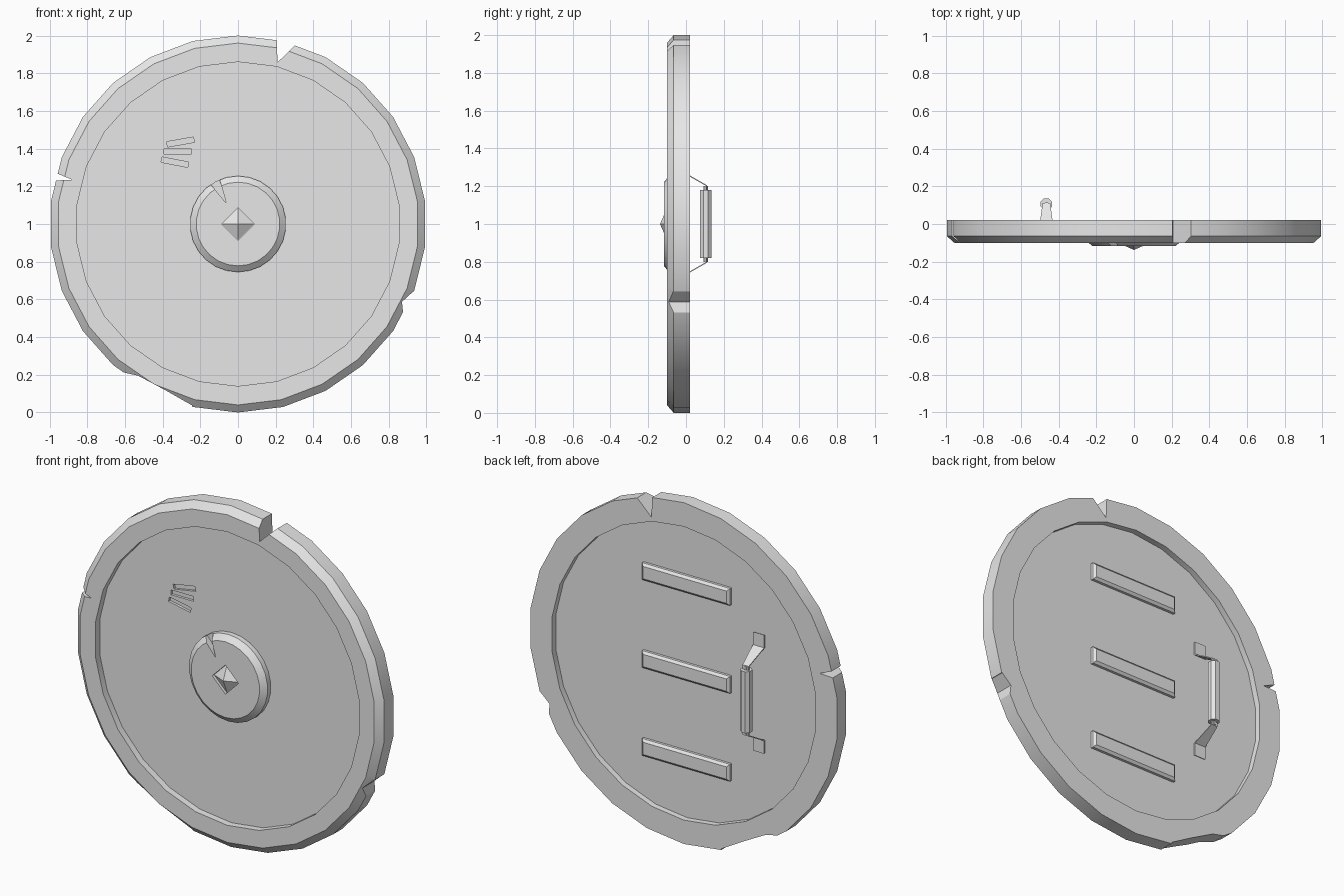
import bpy, bmesh, math
from mathutils import Matrix, Vector

cube = bpy.data.objects.get("Cube")
if cube:
    bpy.data.objects.remove(cube, do_unlink=True)

SIDES = 26
CENTER = Vector((0, 0, 1))

grey = bpy.data.materials.new("plain grey")
grey.use_nodes = True
grey.diffuse_color = (0.8, 0.8, 0.8, 1)
grey.node_tree.nodes["Principled BSDF"].inputs["Base Color"].default_value = (0.8, 0.8, 0.8, 1)


def finish(name, bm):
    bmesh.ops.recalc_face_normals(bm, faces=bm.faces)
    mesh = bpy.data.meshes.new(name)
    bm.to_mesh(mesh)
    bm.free()
    mesh.materials.append(grey)
    obj = bpy.data.objects.new(name, mesh)
    bpy.context.collection.objects.link(obj)
    return obj


def loft(name, rings):
    """Skin a list of equal point rings and cap both ends."""
    bm = bmesh.new()
    loops = [[bm.verts.new(p) for p in ring] for ring in rings]
    n = len(loops[0])
    for a, b in zip(loops, loops[1:]):
        for i in range(n):
            j = (i + 1) % n
            bm.faces.new((a[i], a[j], b[j], b[i]))
    bm.faces.new(loops[0])
    bm.faces.new(loops[-1])
    return finish(name, bm)


def lathe(name, profile, sides=SIDES):
    """Turn (radius, y) points around the shield axis."""
    turns = [math.tau * i / sides for i in range(sides)]
    return loft(name, [[CENTER + Vector((r * math.sin(t), y, r * math.cos(t)))
                        for t in turns] for r, y in profile])


def prism(name, outline, y0, y1):
    """Extrude an (x, z) outline along y."""
    return loft(name, [[(x, y, z) for x, z in outline] for y in (y0, y1)])


def cut(obj, cutter):
    cutter.hide_render = True
    mod = obj.modifiers.new("cut", 'BOOLEAN')
    mod.operation = 'DIFFERENCE'
    mod.solver = 'EXACT'
    mod.object = cutter
    bpy.context.view_layer.objects.active = obj
    bpy.ops.object.modifier_apply(modifier=mod.name)
    bpy.data.objects.remove(cutter, do_unlink=True)


def smooth(obj):
    bpy.ops.object.select_all(action='DESELECT')
    obj.select_set(True)
    bpy.context.view_layer.objects.active = obj
    bpy.ops.object.shade_smooth_by_angle(angle=math.radians(25))


# Shield body: raised rim on both faces, bevelled at the front
body = lathe("shield_body", [(0.86, -0.06), (0.86, -0.1), (0.96, -0.1), (1, -0.065),
                             (1, 0.02), (0.86, 0.02), (0.86, -0.015)])

# Battle damage cut through the rim
notches = [
    [(0.2, 2.1), (0.21, 1.858), (0.44, 2.08)],
    [(-1.1, 1.325), (-0.88, 1.235), (-1.1, 1.225)],
    [(1.1, 0.66), (0.93, 0.642), (0.87, 0.587), (0.877, 0.52), (1.1, 0.5)],
    [(-0.61, 0.213), (-0.53, 0.195), (-0.38, 0.115), (-0.245, 0.038), (-0.24, -0.1), (-0.7, -0.1)],
]
for outline in notches:
    cut(body, prism("notch_cutter", outline, -0.3, 0.3))

# Three shallow scratches
for x, z, angle in [(-0.305, 1.435, 10), (-0.32, 1.385, 0), (-0.335, 1.328, -11)]:
    turn = Matrix.Rotation(math.radians(angle), 2)
    outline = [Vector((x, z)) + turn @ Vector(c)
               for c in ((-0.072, -0.014), (0.072, -0.014), (0.072, 0.014), (-0.072, 0.014))]
    cut(body, prism("scratch_cutter", outline, -0.2, -0.045))
smooth(body)

# Central boss with a crack and a diamond socket
boss = lathe("boss", [(0.255, -0.05), (0.255, -0.09), (0.222, -0.117)])
cut(boss, prism("crack_cutter", [(-0.17, 1.24), (-0.062, 1.11), (-0.11, 1.28)], -0.2, -0.08))
diamond = [(0.085, 1), (0, 1.085), (-0.085, 1), (0, 0.915)]
cut(boss, prism("socket_cutter", diamond, -0.2, -0.1))
smooth(boss)

# Pyramid stud seated in the socket
lathe("stud", [(0.083, -0.095), (0.083, -0.101), (0.001, -0.137)], 4)

# Back planks with sloped edges
for name, z in [("lower_plank", 0.485), ("middle_plank", 1), ("upper_plank", 1.515)]:
    rings = []
    for w, h, y in [(0.285, 0.05, -0.02), (0.285, 0.05, 0.0), (0.27, 0.036, 0.012)]:
        rings.append([(-w, y, z - h), (w, y, z - h), (w, y, z + h), (-w, y, z + h)])
    loft(name, rings)

# Handle: octagonal grip on two folded straps
HX, HY = -0.465, 0.105


def grip_ring(radius, z):
    return [(HX + radius * math.cos(math.tau * (i + 0.5) / 8),
             HY + radius * math.sin(math.tau * (i + 0.5) / 8), z) for i in range(8)]


loft("handle_grip", [grip_ring(r, z) for r, z in
                     [(0.012, 0.8), (0.012, 0.82), (0.033, 0.82),
                      (0.033, 1.18), (0.012, 1.18), (0.012, 1.2)]])

for name, side in [("upper_strap", 1), ("lower_strap", -1)]:
    rings = []
    for half, y, dz in [(0.036, -0.014, 0.345), (0.036, -0.014, 0.27),
                        (0.02, HY, 0.202), (0.02, HY, 0.178)]:
        z = 1 + side * dz
        rings.append([(HX - half, y, z), (HX + half, y, z),
                      (HX + half, y + 0.007, z + side * 0.003),
                      (HX - half, y + 0.007, z + side * 0.003)])
    loft(name, rings)
